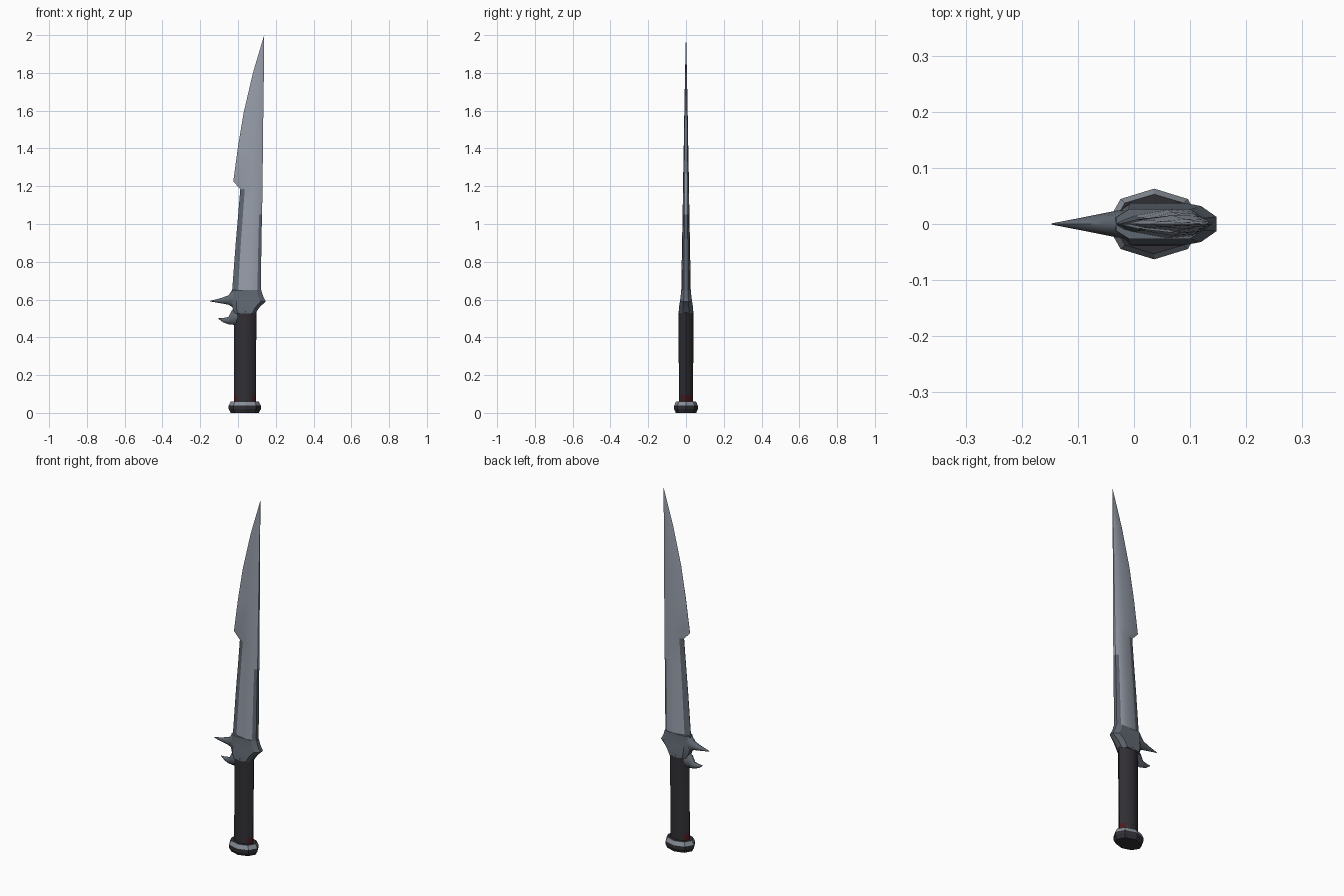
import bpy, bmesh, math
from mathutils import Vector

if "Cube" in bpy.data.objects:
    bpy.data.objects.remove(bpy.data.objects["Cube"])


def material(name, rgb):
    m = bpy.data.materials.new(name)
    m.diffuse_color = (*rgb, 1)
    m.use_nodes = True
    m.node_tree.nodes["Principled BSDF"].inputs["Base Color"].default_value = m.diffuse_color
    return m


STEEL = material("blade steel", (0.31, 0.34, 0.40))
DARK_STEEL = material("dark steel", (0.115, 0.135, 0.16))
GRIP = material("black grip", (0.030, 0.028, 0.034))
PALE = material("pale metal", (0.25, 0.28, 0.32))
RED = material("dark red", (0.075, 0.010, 0.012))


def loft(name, rings, mats, rule=None, angle=30):
    """Skin a row of rings, cap both ends, colour the faces by a rule."""
    bm = bmesh.new()
    rows = [[bm.verts.new(p) for p in ring] for ring in rings]
    n = len(rows[0])
    for a, b in zip(rows, rows[1:]):
        for i in range(n):
            j = (i + 1) % n
            bm.faces.new((a[i], a[j], b[j], b[i]))
    bm.faces.new(rows[0])
    bm.faces.new(rows[-1])
    bmesh.ops.recalc_face_normals(bm, faces=bm.faces[:])
    bm.normal_update()
    if rule:
        for f in bm.faces:
            f.material_index = rule(f.calc_center_median(), f.normal)
    me = bpy.data.meshes.new(name)
    bm.to_mesh(me)
    bm.free()
    for m in mats:
        me.materials.append(m)
    ob = bpy.data.objects.new(name, me)
    bpy.context.collection.objects.link(ob)
    bpy.ops.object.select_all(action='DESELECT')
    ob.select_set(True)
    bpy.context.view_layer.objects.active = ob
    bpy.ops.object.shade_smooth_by_angle(angle=math.radians(angle))
    return ob


def section(z, xl, xr, h, half):
    """Mirrored cross-section from (width fraction, thickness fraction) pairs."""
    w = xr - xl
    front = [Vector((xl + u * w, -v * h, z)) for u, v in half]
    back = [Vector((p.x, -p.y, z)) for p in reversed(front)]
    return front + back


def octagon(z, cx, rx, ry):
    return [Vector((cx + rx * math.cos(k * math.pi / 4),
                    ry * math.sin(k * math.pi / 4), z)) for k in range(8)]


def spike_ring(x, zb, zt, h):
    """Upright octagonal section of a sideways spike."""
    return [Vector((x, h * math.cos(k * math.pi / 4),
                    (zb + zt) / 2 + (zt - zb) / 2 * math.sin(k * math.pi / 4)))
            for k in range(8)]


# Blade: sharp left edge with a step, thick right spine, dark lower edges
BLADE_HALF = [(0, 0.04), (0.2, 0.55), (0.6, 1), (0.88, 0.85), (1, 0.45)]
blade = [(0.62, -0.035, 0.122, 0.026), (0.66, -0.030, 0.121, 0.025),
         (0.90, -0.012, 0.124, 0.021), (1.05, 0.001, 0.127, 0.018),
         (1.185, 0.012, 0.130, 0.016), (1.225, -0.025, 0.130, 0.0155),
         (1.41, 0.000, 0.132, 0.012), (1.59, 0.030, 0.134, 0.009),
         (1.80, 0.079, 0.137, 0.005), (2.00, 0.1385, 0.139, 0.0004)]


def blade_colour(c, n):
    spine = c.x > 0.112 and n.x > 0.3 and (c.z < 1.1 or c.z > 1.85)
    edge = c.z < 1.18 and c.x < 0.02 and n.x < -0.3
    return 1 if spine or edge else 0


loft("blade", [section(*s, BLADE_HALF) for s in blade],
     [STEEL, DARK_STEEL], blade_colour)

# Guard body flaring to a point on the right
GUARD_HALF = [(0, 0.45), (0.15, 1), (0.85, 1), (1, 0.4)]
guard = [(0.525, -0.018, 0.090, 0.039), (0.56, -0.030, 0.115, 0.037),
         (0.59, -0.036, 0.147, 0.032), (0.62, -0.035, 0.132, 0.028),
         (0.65, -0.032, 0.123, 0.0265)]
loft("guard", [section(*s, GUARD_HALF) for s in guard], [DARK_STEEL])

# Two spikes on the left of the guard
upper = [(0.00, 0.53, 0.665, 0.026), (-0.03, 0.560, 0.652, 0.024),
         (-0.05, 0.573, 0.622, 0.020), (-0.09, 0.580, 0.608, 0.012),
         (-0.147, 0.590, 0.593, 0.001)]
lower = [(0.00, 0.465, 0.560, 0.027), (-0.032, 0.467, 0.545, 0.021),
         (-0.05, 0.469, 0.508, 0.016), (-0.08, 0.480, 0.502, 0.009),
         (-0.104, 0.498, 0.501, 0.001)]
for name, rows in (("upper_spike", upper), ("lower_spike", lower)):
    loft(name, [spike_ring(*r) for r in rows], [DARK_STEEL], angle=50)

# Grip with red marks at the foot of both narrow sides
grip = [(0.05, 0.036, 0.058, 0.038), (0.095, 0.036, 0.058, 0.038),
        (0.54, 0.039, 0.059, 0.039)]
loft("grip", [octagon(*g) for g in grip], [GRIP, RED],
     lambda c, n: 1 if c.z < 0.09 and abs(n.x) > 0.5 else 0, 50)

# Faceted pommel with a pale upper bevel
pommel = [(0.0, 0.036, 0.074, 0.054), (0.02, 0.036, 0.085, 0.063),
          (0.038, 0.036, 0.085, 0.063), (0.06, 0.036, 0.074, 0.053)]
loft("pommel", [octagon(*p) for p in pommel], [GRIP, PALE],
     lambda c, n: 1 if 0.04 < c.z < 0.058 else 0, 20)
